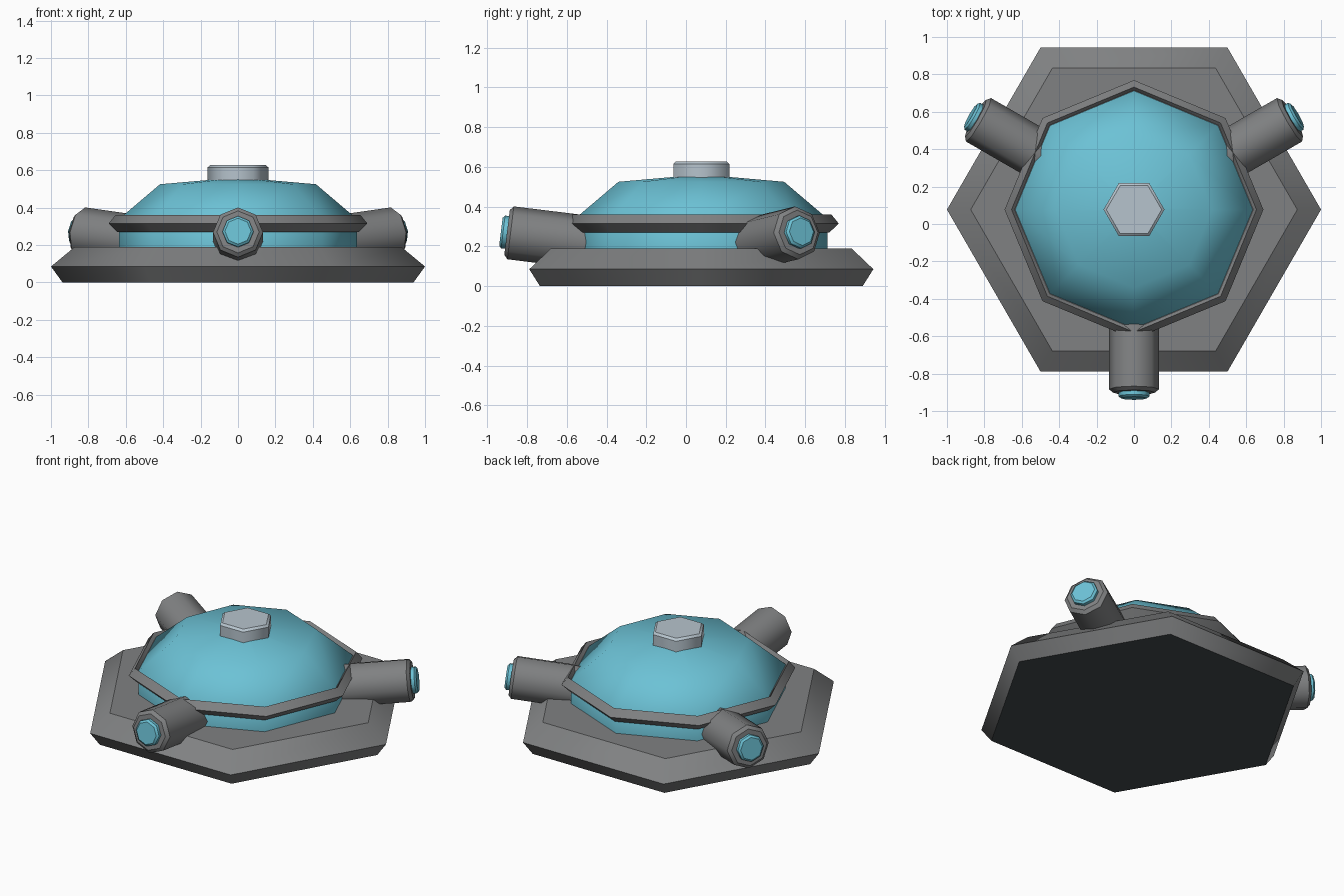
import bpy, bmesh, math
from mathutils import Matrix, Vector

if "Cube" in bpy.data.objects:
    bpy.data.objects.remove(bpy.data.objects["Cube"])

CENTRE = Vector((0, 0.077, 0))


def material(name, rgb):
    m = bpy.data.materials.new(name)
    m.diffuse_color = (*rgb, 1)
    m.use_nodes = True
    m.node_tree.nodes["Principled BSDF"].inputs["Base Color"].default_value = m.diffuse_color
    return m


grey = material("mid grey", (0.215, 0.22, 0.224))
cyan = material("cyan", (0.15, 0.54, 0.67))
silver = material("light grey", (0.47, 0.55, 0.61))
dark = material("near black", (0.056, 0.07, 0.075))


def lathe(name, profile, sides, mat, blend=False, closed=False, matrix=None):
    """Sweep (radius, z) points round z. Each band is smooth round the axis;
    bands meet in sharp edges unless 'blend' is set."""
    bm = bmesh.new()
    rings = []
    for r, z in profile:
        rings.append([bm.verts.new((r * math.cos(2 * math.pi * i / sides),
                                    r * math.sin(2 * math.pi * i / sides), z))
                      for i in range(sides)])
    bands = len(rings) if closed else len(rings) - 1
    for b in range(bands):
        lo, hi = rings[b], rings[(b + 1) % len(rings)]
        for i in range(sides):
            j = (i + 1) % sides
            bm.faces.new((lo[i], lo[j], hi[j], hi[i])).smooth = True
    if not closed:
        bm.faces.new(rings[0][::-1])
        bm.faces.new(rings[-1])
    if not blend:
        for ring in rings:
            for i in range(sides):
                bm.edges.get((ring[i], ring[(i + 1) % sides])).smooth = False
    bmesh.ops.recalc_face_normals(bm, faces=bm.faces)
    me = bpy.data.meshes.new(name)
    bm.to_mesh(me)
    bm.free()
    me.materials.append(mat)
    ob = bpy.data.objects.new(name, me)
    ob.matrix_world = Matrix.Translation(CENTRE) @ (matrix or Matrix())
    bpy.context.collection.objects.link(ob)
    return ob


# Hexagonal base plate with a near-black underside
base = lathe("base", [(0.938, 0), (1.0, 0.085), (0.873, 0.19)], 6, grey)
base.data.materials.append(dark)
for p in base.data.polygons:
    if p.normal.z < -0.9:
        p.material_index = 1

# Faceted dome with smooth shading
lathe("dome", [(0.635, 0.17), (0.635, 0.34), (0.417, 0.525), (0.02, 0.56)],
      8, cyan, blend=True)

# Octagonal collar round the dome
lathe("dome_collar", [(0.60, 0.27), (0.645, 0.27), (0.692, 0.315),
                      (0.655, 0.36), (0.638, 0.338), (0.60, 0.33)],
      8, grey, closed=True)

# Hexagonal cap on top
lathe("top_cap", [(0.163, 0.53), (0.163, 0.615), (0.148, 0.628)], 6, silver)

# Three barrels, tilted slightly upwards, each with a lens
TILT = math.radians(7)
for name, angle in (("front", -90), ("right", 30), ("left", 150)):
    place = (Matrix.Rotation(math.radians(angle), 4, 'Z')
             @ Matrix.Translation((0.96, 0, 0.268))
             @ Matrix.Rotation(math.pi / 2 - TILT, 4, 'Y'))
    lathe(name + "_barrel", [(0.134, -0.46), (0.134, 0.0), (0.113, 0.018)],
          8, grey, matrix=place)
    lathe(name + "_lens", [(0.083, 0.01), (0.083, 0.038), (0.07, 0.049)],
          8, cyan, matrix=place)
